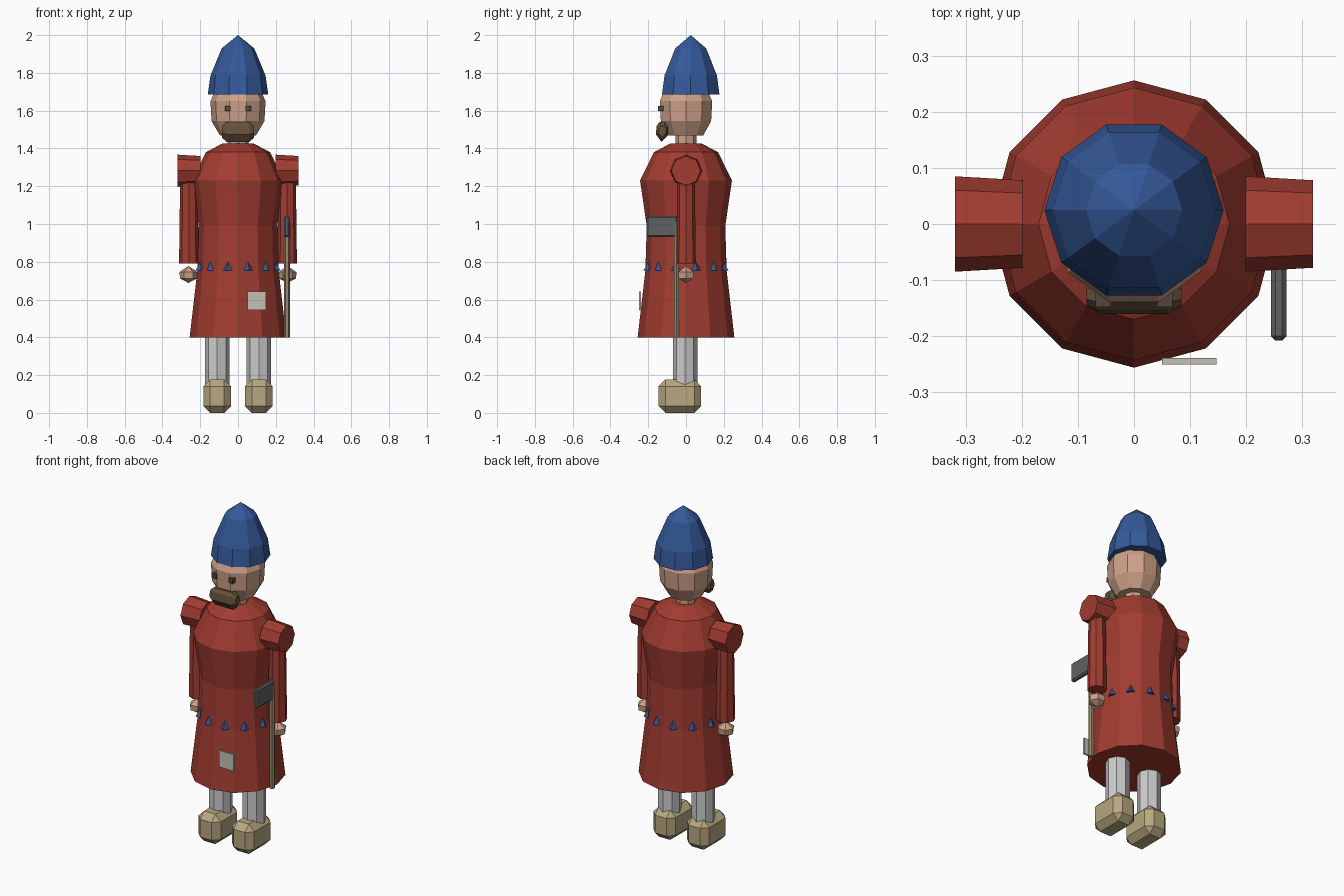
import bpy, bmesh, math
from mathutils import Matrix, Vector

if "Cube" in bpy.data.objects:
    bpy.data.objects.remove(bpy.data.objects["Cube"])


def material(name, rgb):
    m = bpy.data.materials.new(name)
    m.diffuse_color = (*rgb, 1)
    m.use_nodes = True
    m.node_tree.nodes["Principled BSDF"].inputs["Base Color"].default_value = m.diffuse_color
    return m


RED = material("red cloth", (0.36, 0.045, 0.03))
BLUE = material("blue felt", (0.035, 0.10, 0.32))
SKIN = material("skin", (0.62, 0.36, 0.25))
HAIR = material("brown hair", (0.13, 0.085, 0.045))
DARK = material("dark eyes", (0.09, 0.06, 0.045))
TAN = material("tan leather", (0.48, 0.39, 0.22))
WOOD = material("wood", (0.33, 0.24, 0.15))
STEEL = material("steel", (0.12, 0.12, 0.13))
PALE = material("pale patch", (0.56, 0.53, 0.47))


def finish(name, bm, mat):
    bmesh.ops.recalc_face_normals(bm, faces=bm.faces)
    me = bpy.data.meshes.new(name)
    bm.to_mesh(me)
    bm.free()
    ob = bpy.data.objects.new(name, me)
    bpy.context.collection.objects.link(ob)
    if mat:
        me.materials.append(mat)
    return ob


def lathe(name, profile, sides, mat, at=(0, 0, 0), rot=None, turn=0.0):
    """Rings of (radius, height) about z; radius 0 makes a point."""
    bm = bmesh.new()
    m = Matrix.Translation(at) @ (rot or Matrix.Identity(4))
    rings = []
    for r, z in profile:
        n = sides if r > 0 else 1
        rings.append([bm.verts.new(m @ Vector((
            r * math.cos(turn + math.tau * i / sides),
            r * math.sin(turn + math.tau * i / sides), z))) for i in range(n)])
    for a, b in zip(rings, rings[1:]):
        for i in range(sides):
            j = (i + 1) % sides
            if len(a) == 1:
                bm.faces.new((a[0], b[j], b[i]))
            elif len(b) == 1:
                bm.faces.new((a[i], a[j], b[0]))
            else:
                bm.faces.new((a[i], a[j], b[j], b[i]))
    for ring in (rings[0], rings[-1]):
        if len(ring) > 1:
            bm.faces.new(ring)
    return finish(name, bm, mat)


def box(name, lo, hi, mat, bevel=0.0):
    bm = bmesh.new()
    lo, hi = Vector(lo), Vector(hi)
    bmesh.ops.create_cube(bm, size=1, matrix=Matrix.Translation((lo + hi) / 2)
                          @ Matrix.Diagonal((*(hi - lo), 1)))
    if bevel:
        bmesh.ops.bevel(bm, geom=bm.edges[:], offset=bevel, segments=1,
                        affect='EDGES', profile=0.5)
    return finish(name, bm, mat)


# Long coat
lathe("coat", [(0.256, 0.40), (0.215, 0.755), (0.208, 0.99), (0.243, 1.23),
               (0.17, 1.38), (0.085, 1.425)], 12, RED)

# Row of small pointed trims around the waist
for i in range(12):
    a = math.tau * (i + 0.5) / 12
    lathe("waist_trim", [(0.042, 0.755), (0, 0.83)], 4, BLUE,
          (0.19 * math.cos(a), 0.19 * math.sin(a), 0), turn=a)

# Neck, head and cap
lathe("neck", [(0.055, 1.40), (0.055, 1.50)], 8, SKIN)
lathe("head", [(0.095, 1.468), (0.14, 1.545), (0.146, 1.65), (0.11, 1.73),
               (0.05, 1.77)], 10, SKIN)
lathe("cap", [(0.16, 1.685), (0.146, 1.785), (0.086, 1.93), (0, 2.0)], 10, BLUE,
      (0, 0.025, 0))

# Beard: side outline lofted across x, narrowing at both ends
outline = [(-0.03, 0.03), (-0.035, -0.015), (-0.005, -0.055),
           (0.03, -0.02), (0.03, 0.03), (0.015, 0.05), (-0.015, 0.05)]
bm = bmesh.new()
rings = [[bm.verts.new((x, -0.125 + y * s, 1.49 + z * s)) for y, z in outline]
         for x, s in ((-0.085, 0.6), (-0.06, 1), (0.06, 1), (0.085, 0.6))]
for a, b in zip(rings, rings[1:]):
    for i in range(len(outline)):
        j = (i + 1) % len(outline)
        bm.faces.new((a[i], a[j], b[j], b[i]))
bm.faces.new(rings[0])
bm.faces.new(rings[-1])
finish("beard", bm, HAIR)

# Paired parts
along_x = Matrix.Rotation(math.pi / 2, 4, 'Y')
for side, s in (("left", -1), ("right", 1)):
    box(side + "_eye", (s * 0.055 - 0.014, -0.148, 1.597),
        (s * 0.055 + 0.014, -0.12, 1.625), DARK)
    lathe(side + "_shoulder", [(0.085, -0.06), (0.078, 0.06)], 8, RED,
          (s * 0.259, 0, 1.282), along_x)
    lathe(side + "_arm", [(0.052, 0.79), (0.046, 1.27)], 8, RED, (s * 0.26, 0, 0))
    lathe(side + "_hand", [(0, 0.688), (0.045, 0.712), (0.048, 0.745), (0, 0.778)],
          6, SKIN, (s * 0.262, 0, 0))
    lathe(side + "_leg", [(0.065, 0.14), (0.065, 0.46)], 8, None,
          (s * 0.11, -0.005, 0))
    box(side + "_boot", (s * 0.11 - 0.073, -0.145, 0),
        (s * 0.11 + 0.073, 0.08, 0.177), TAN, 0.036)

# Hatchet held at the right side
lathe("axe_handle", [(0.016, 0.40), (0.016, 1.01)], 6, WOOD, (0.259, -0.05, 0))
box("axe_blade", (0.244, -0.208, 0.93), (0.272, -0.045, 1.043), STEEL, 0.008)

# Square patch on the coat front
box("coat_patch", (0.05, -0.25, 0.545), (0.147, -0.239, 0.643), PALE)
